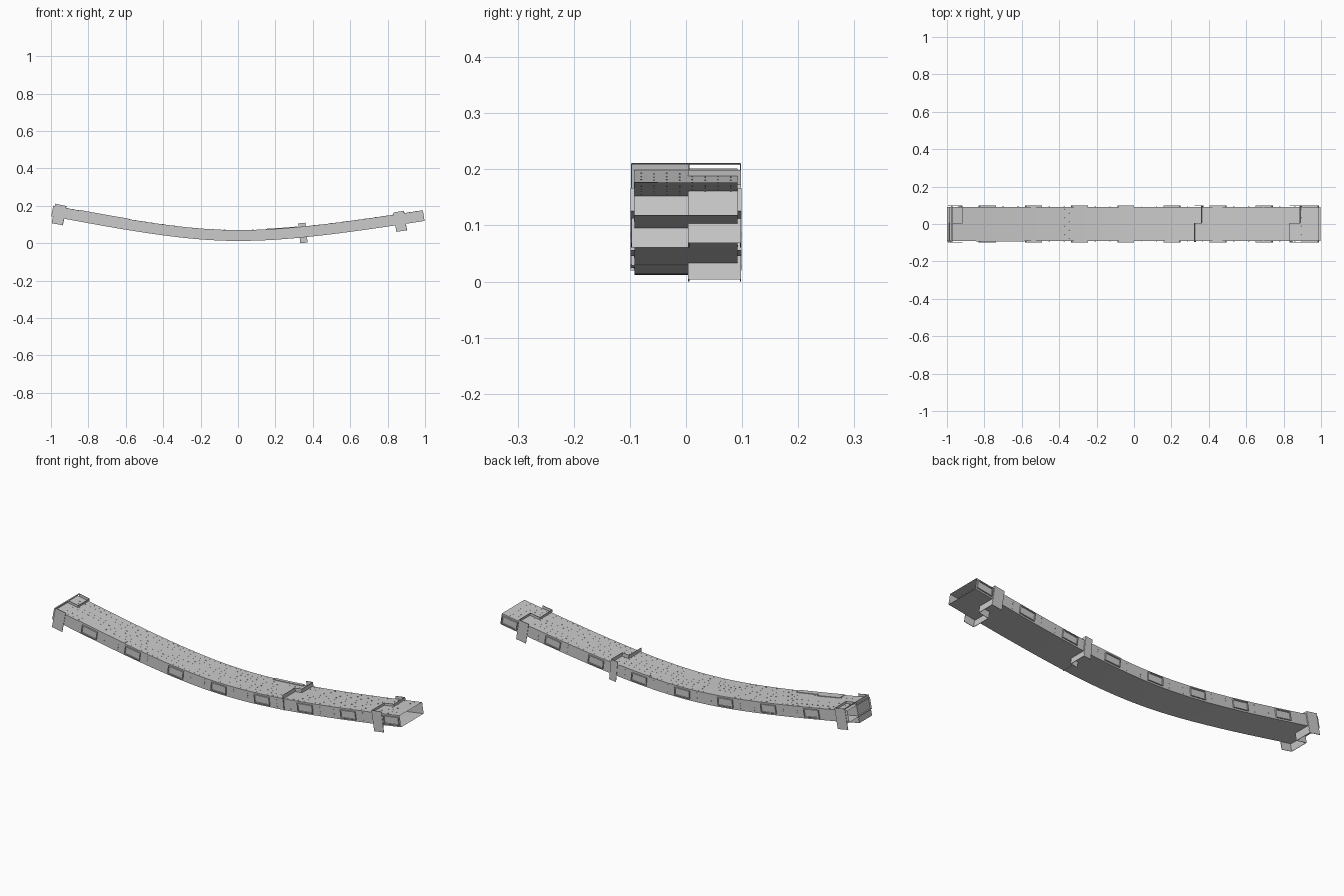
import bpy, bmesh, math
from mathutils import Vector

if "Cube" in bpy.data.objects:
    bpy.data.objects.remove(bpy.data.objects["Cube"])

HALF_W, HALF_H = 0.092, 0.029


def rise(x):
    a = 0.174 if x > 0 else 0.215
    return a * (math.sqrt(x * x + 0.25) - 0.5)


def P(s, y, h):
    """Point at station s along the sagging centreline, h along its normal."""
    a = 0.174 if s > 0 else 0.215
    t = a * s / math.sqrt(s * s + 0.25)
    n = math.sqrt(1 + t * t)
    return Vector((s - h * t / n, y, 0.041 + rise(s) + h / n))


def make(name, bm, recalc=True):
    if recalc:
        bmesh.ops.recalc_face_normals(bm, faces=bm.faces)
    me = bpy.data.meshes.new(name)
    bm.to_mesh(me)
    bm.free()
    ob = bpy.data.objects.new(name, me)
    bpy.context.collection.objects.link(ob)
    return ob


def quad(bm, *pts):
    return bm.faces.new([bm.verts.new(p) for p in pts])


def box(bm, s0, s1, y0, y1, h0, h1, seg=1):
    """Box that follows the curve."""
    rings = []
    for i in range(seg + 1):
        s = s0 + (s1 - s0) * i / seg
        rings.append([bm.verts.new(P(s, y, h)) for y, h in
                      ((y0, h0), (y1, h0), (y1, h1), (y0, h1))])
    for a, b in zip(rings, rings[1:]):
        for k in range(4):
            bm.faces.new((a[k], a[(k + 1) % 4], b[(k + 1) % 4], b[k]))
    bm.faces.new(rings[0])
    bm.faces.new(rings[-1])


# Open-ended rectangular tube
bm = bmesh.new()
prev = None
SEG = 40
for i in range(SEG + 1):
    s = -0.993 + 1.986 * i / SEG
    ring = [bm.verts.new(P(s, y, h)) for y, h in
            ((-HALF_W, -HALF_H), (HALF_W, -HALF_H), (HALF_W, HALF_H), (-HALF_W, HALF_H))]
    if prev:
        for k in range(4):
            bm.faces.new((prev[k], prev[(k + 1) % 4], ring[(k + 1) % 4], ring[k]))
    prev = ring
tube = make("curved_tube", bm)
tube.data.shade_smooth()
bpy.context.view_layer.objects.active = tube
tube.select_set(True)
bpy.ops.object.shade_smooth_by_angle(angle=math.radians(30))

# Window frames with recessed panes, eight per side
bm = bmesh.new()
for k in range(8):
    c = -0.784 + 0.2467 * k
    for side in (-1, 1):
        y0, y1, yp = side * HALF_W, side * 0.099, side * 0.095
        w, h, t = 0.043, 0.021, 0.005
        box(bm, c - w, c + w, y0, y1, h - t, h)
        box(bm, c - w, c + w, y0, y1, -h, -h + t)
        box(bm, c - w, c - w + t, y0, y1, -h + t, h - t)
        box(bm, c + w - t, c + w, y0, y1, -h + t, h - t)
        quad(bm, P(c - w, yp, -h), P(c + w, yp, -h), P(c + w, yp, h), P(c - w, yp, h))
make("window_frames", bm)


# Stepped bulkhead: front half at s0, back half at s1, joined by a web, with side cheeks
def bulkhead(name, s0, s1, lo, hi, front_lo, cheeks):
    Y, ym = 0.097, 0.005
    bm = bmesh.new()
    def sheet(a, ya, b, yb, l):
        quad(bm, P(a, ya, l), P(b, yb, l), P(b, yb, hi), P(a, ya, hi))
    sheet(s0, -Y, s0, ym, front_lo)
    sheet(s0, ym, s1, ym, lo)
    sheet(s1, ym, s1, Y, lo)
    for side in cheeks:
        sheet(s0, side * Y, s1, side * Y, lo)
    ob = make(name, bm, False)
    m = ob.modifiers.new("sheet", 'SOLIDIFY')
    m.thickness, m.offset = 0.002, 0


bulkhead("left_bulkhead", -0.983, -0.925, -0.065, 0.04, -0.065, (-1, 1))
bulkhead("middle_bulkhead", 0.327, 0.365, -0.0585, 0.048, -0.03, (1,))
bulkhead("right_bulkhead", 0.838, 0.893, -0.064, 0.041, -0.064, (-1, 1))

# Thin rim over the left end
bm = bmesh.new()
box(bm, -0.985, -0.979, -0.097, 0.097, 0.0385, 0.041)
make("left_end_rim", bm)

# Slightly raised roof sheets
bm = bmesh.new()
box(bm, -0.85, -0.72, -0.093, -0.05, HALF_H, HALF_H + 0.003, 4)
box(bm, -0.72, -0.59, -0.093, -0.065, HALF_H, HALF_H + 0.003, 4)
box(bm, 0.15, 0.32, 0.075, 0.092, HALF_H, HALF_H + 0.003, 4)
make("roof_sheets", bm)

# Rows of rivets on the roof and at the side panel joints
bm = bmesh.new()
for r in range(8):
    y = -0.08 + 0.16 * r / 7
    for i in range(64):
        s = -0.95 + 1.9 * i / 63 + 0.006 * (r % 2)
        box(bm, s - 0.003, s + 0.003, y - 0.0012, y + 0.0012, HALF_H - 0.0005, HALF_H + 0.0008)
for k in range(7):
    c = -0.784 + 0.2467 * (k + 0.5)
    for side in (-1, 1):
        for ds in (-0.04, 0.04):
            for h in (-0.018, -0.006, 0.006, 0.018):
                box(bm, c + ds - 0.0015, c + ds + 0.0015, side * 0.0915, side * 0.093,
                    h - 0.002, h + 0.002)
make("rivets", bm)
